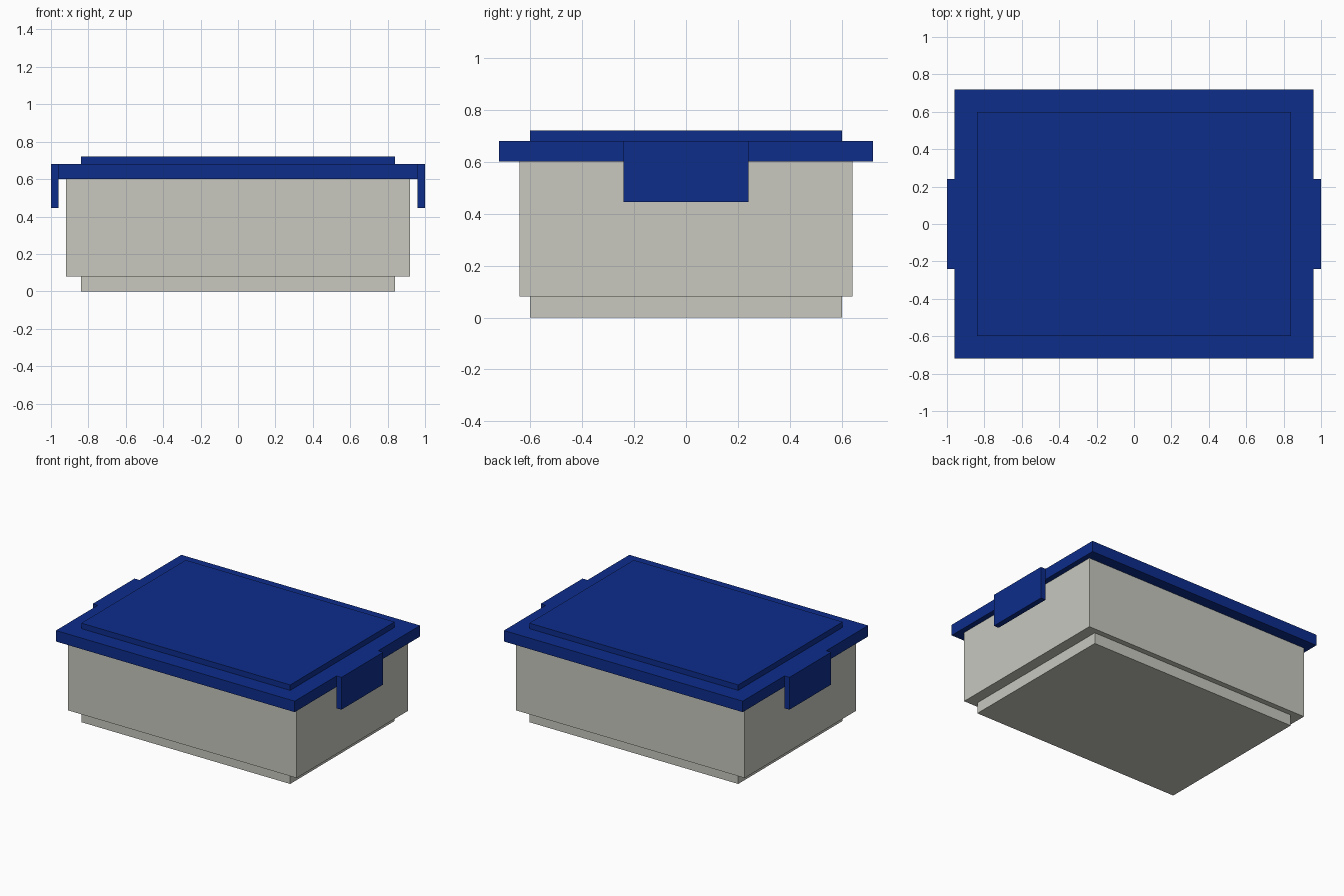
import bpy

cube = bpy.data.objects.get("Cube")
if cube:
    bpy.data.objects.remove(cube, do_unlink=True)


def make_material(name, rgb):
    mat = bpy.data.materials.new(name)
    mat.use_nodes = True
    color = (*rgb, 1.0)
    mat.diffuse_color = color
    mat.node_tree.nodes["Principled BSDF"].inputs["Base Color"].default_value = color
    return mat


def box(name, mat, half_x, half_y, bottom, top, x=0.0):
    """Box centred on y = 0, spanning bottom to top."""
    bpy.ops.mesh.primitive_cube_add(size=2, location=(x, 0, (bottom + top) / 2))
    obj = bpy.context.object
    obj.name = name
    obj.scale = (half_x, half_y, (top - bottom) / 2)
    bpy.ops.object.transform_apply(location=False, rotation=False, scale=True)
    obj.data.materials.append(mat)
    return obj


grey = make_material("warm grey plastic", (0.58, 0.58, 0.53))
blue = make_material("deep blue plastic", (0.004, 0.026, 0.26))

# Container: recessed foot and main body
box("container_foot", grey, 0.84, 0.60, 0.0, 0.08)
box("container_body", grey, 0.92, 0.64, 0.08, 0.60)

# Lid: overhanging plate and raised centre panel
box("lid_plate", blue, 0.96, 0.72, 0.60, 0.68)
box("lid_panel", blue, 0.84, 0.60, 0.68, 0.72)

# Clips hanging from the lid ends
for side, sign in (("left", 1), ("right", -1)):
    box(side + "_clip", blue, 0.02, 0.24, 0.445, 0.68, x=sign * 0.98)
